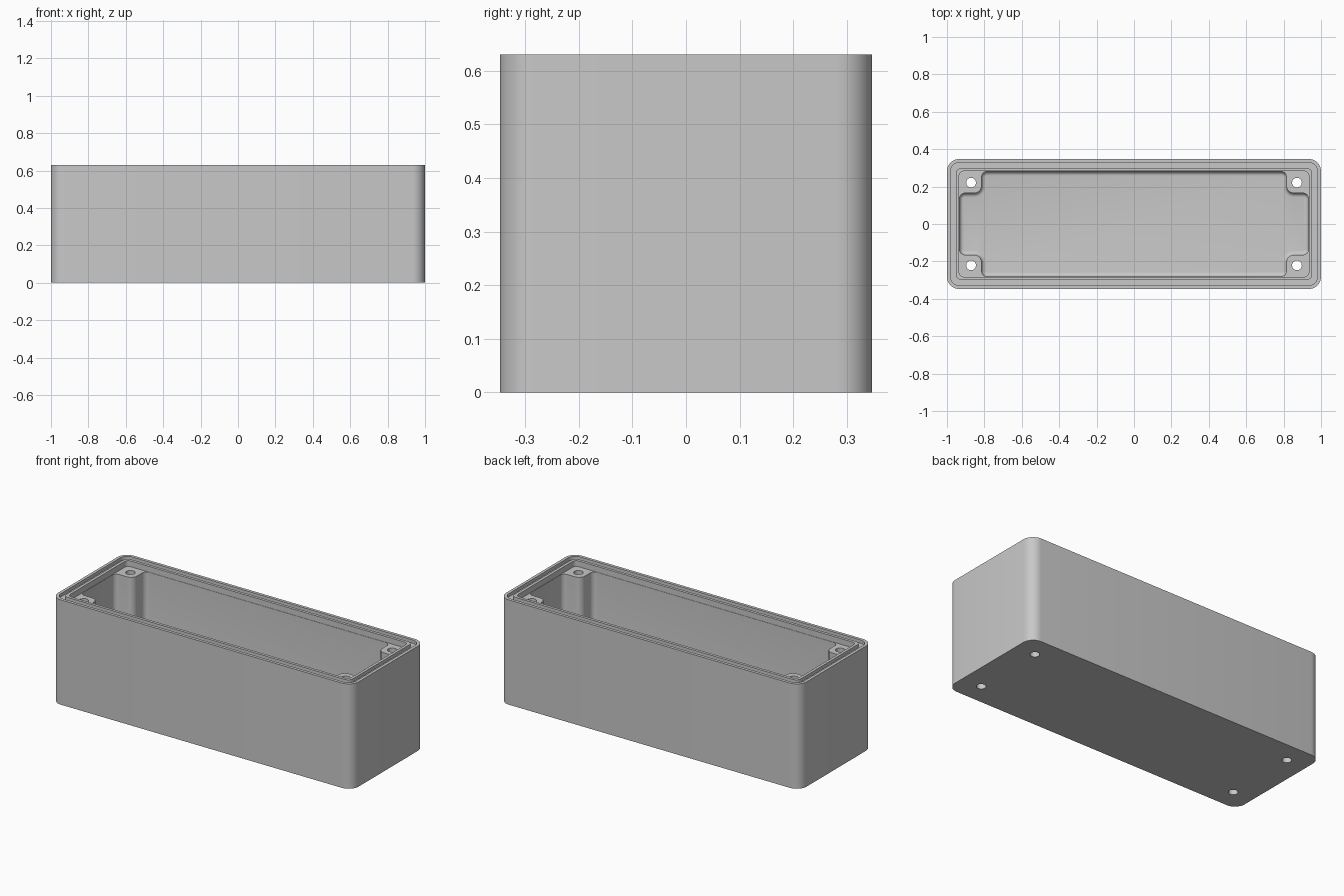
import bpy, bmesh, math
from mathutils import Vector

if "Cube" in bpy.data.objects:
    bpy.data.objects.remove(bpy.data.objects["Cube"])

HX, HY, H = 1.0, 0.3475, 0.63      # half length, half width, height
WALL, FLOOR, POST_TOP = 0.067, 0.065, 0.595


def rounded(corners, radii, seg=8):
    """Counter-clockwise outline with every corner replaced by an arc."""
    pts, n = [], len(corners)
    for i, (c, r) in enumerate(zip(corners, radii)):
        c = Vector(c)
        a = (Vector(corners[i - 1]) - c).normalized()
        b = (Vector(corners[(i + 1) % n]) - c).normalized()
        centre = c + (a + b) * r       # all corners are right angles
        for k in range(seg + 1):
            t = math.pi / 2 * k / seg
            pts.append(centre - b * r * math.cos(t) - a * r * math.sin(t))
    return pts


def rect(inset, radius):
    x, y = HX - inset, HY - inset
    return rounded([(x, -y), (x, y), (-x, y), (-x, -y)], [radius] * 4)


def cavity(d):
    """Inner outline stepping around the four screw posts, shrunk by d."""
    x, y = HX - WALL - d, HY - WALL - d
    px, py = 0.815 - d, 0.165 - d
    corners = [(x, -py), (x, py), (px, py), (px, y),
               (-px, y), (-px, py), (-x, py), (-x, -py),
               (-px, -py), (-px, -y), (px, -y), (px, -py)]
    convex, hollow = 0.03 - d, 0.04 + d
    return rounded(corners, [convex, convex, hollow] * 4)


def loft(name, layers, ring=False):
    """Skin stacked outlines; a ring joins last to first instead of capping."""
    bm = bmesh.new()
    rows = [[bm.verts.new((p[0], p[1], z)) for p in pts] for pts, z in layers]
    pairs = list(zip(rows, rows[1:]))
    if ring:
        pairs.append((rows[-1], rows[0]))
    for lo, hi in pairs:
        for i in range(len(lo)):
            j = (i + 1) % len(lo)
            bm.faces.new((lo[i], lo[j], hi[j], hi[i]))
    if not ring:
        bm.faces.new(rows[0][::-1])
        bm.faces.new(rows[-1])
    bmesh.ops.recalc_face_normals(bm, faces=bm.faces)
    me = bpy.data.meshes.new(name)
    bm.to_mesh(me)
    bm.free()
    ob = bpy.data.objects.new(name, me)
    bpy.context.collection.objects.link(ob)
    return ob


# Solid block with rounded vertical corners
box = loft("enclosure_box", [(rect(0, 0.066), 0), (rect(0, 0.066), H)])

# Seal groove in the rim
cutters = [loft("groove_cutter", [
    (rect(0.018, 0.05), H - 0.02), (rect(0.018, 0.05), H + 0.05),
    (rect(0.048, 0.03), H + 0.05), (rect(0.048, 0.03), H - 0.02)], ring=True)]

# Pocket above the posts
cutters.append(loft("pocket_cutter", [
    (rect(WALL - 0.002, 0.025), POST_TOP), (rect(WALL - 0.002, 0.025), H + 0.1)]))

# Main cavity with a filleted floor
layers = []
for k in range(6):
    t = math.pi / 2 * k / 5
    layers.append((cavity(0.022 * (1 - math.sin(t))),
                   FLOOR + 0.022 * (1 - math.cos(t))))
layers.append((cavity(0), H + 0.06))
cutters.append(loft("cavity_cutter", layers))

# Screw holes through the corner posts
for sx in (-1, 1):
    for sy in (-1, 1):
        hole = [(sx * 0.871 + 0.026 * math.cos(a), sy * 0.221 + 0.026 * math.sin(a))
                for a in (math.tau * i / 32 for i in range(32))]
        cutters.append(loft("screw_hole_cutter", [(hole, -0.1), (hole, H + 0.08)]))

# Cut everything and keep only the finished box
for c in cutters:
    c.hide_render = True
    m = box.modifiers.new(c.name, 'BOOLEAN')
    m.operation, m.solver, m.object = 'DIFFERENCE', 'EXACT', c
bpy.context.view_layer.update()
done = bpy.data.meshes.new_from_object(
    box.evaluated_get(bpy.context.evaluated_depsgraph_get()))
box.modifiers.clear()
box.data = done
for c in cutters:
    bpy.data.objects.remove(c)

# Grey plastic
grey = bpy.data.materials.new("grey_plastic")
grey.diffuse_color = (0.58, 0.58, 0.58, 1)
grey.use_nodes = True
grey.node_tree.nodes["Principled BSDF"].inputs["Base Color"].default_value = grey.diffuse_color
box.data.materials.clear()
box.data.materials.append(grey)

bpy.context.view_layer.objects.active = box
box.select_set(True)
bpy.ops.object.shade_smooth_by_angle(angle=math.radians(30))
